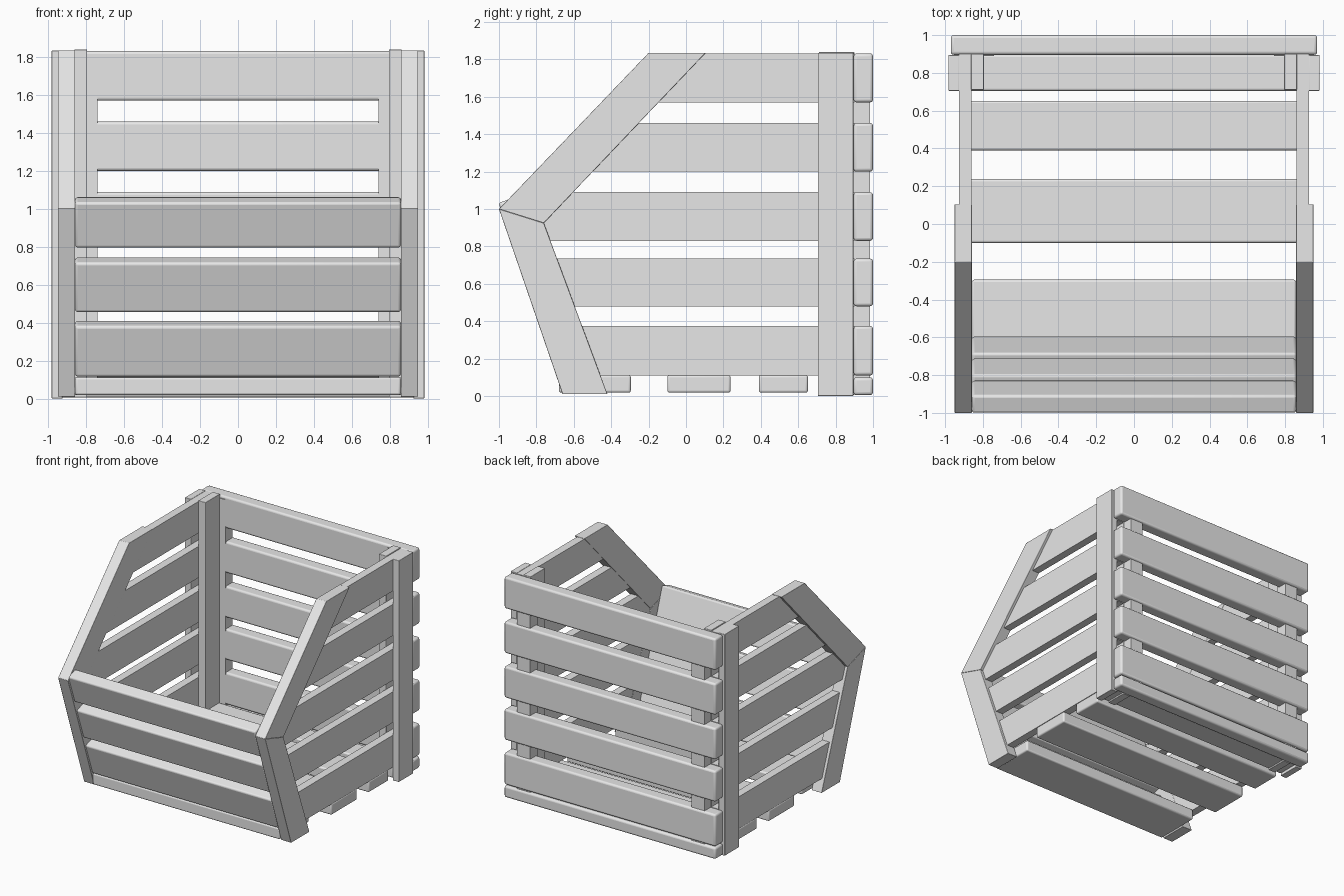
import bpy, bmesh, math
from mathutils import Vector

old = bpy.data.objects.get("Cube")
if old:
    bpy.data.objects.remove(old, do_unlink=True)

# Single plain grey
grey = bpy.data.materials.new("plain_grey")
grey.use_nodes = True
grey.diffuse_color = (0.8, 0.8, 0.8, 1)
grey.node_tree.nodes["Principled BSDF"].inputs["Base Color"].default_value = (0.8, 0.8, 0.8, 1)


def prism(name, profile, x0, x1, bevel=0.0):
    """Extrude a (y, z) outline from x0 to x1."""
    bm = bmesh.new()
    face = bm.faces.new([bm.verts.new((x0, y, z)) for y, z in profile])
    ext = bmesh.ops.extrude_face_region(bm, geom=[face])
    moved = [g for g in ext["geom"] if isinstance(g, bmesh.types.BMVert)]
    bmesh.ops.translate(bm, verts=moved, vec=(x1 - x0, 0, 0))
    bmesh.ops.recalc_face_normals(bm, faces=bm.faces)
    mesh = bpy.data.meshes.new(name)
    bm.to_mesh(mesh)
    bm.free()
    mesh.materials.append(grey)
    obj = bpy.data.objects.new(name, mesh)
    bpy.context.collection.objects.link(obj)
    if bevel:
        mod = obj.modifiers.new("soft_edges", "BEVEL")
        mod.width = bevel
        mod.segments = 3
        mod.limit_method = "ANGLE"
        mod.angle_limit = math.radians(40)
        bpy.context.view_layer.objects.active = obj
        obj.select_set(True)
        bpy.ops.object.shade_smooth_by_angle(angle=math.radians(35))
        obj.select_set(False)
    return obj


def box(name, x0, x1, y0, y1, z0, z1, bevel=0.0):
    return prism(name, [(y0, z0), (y1, z0), (y1, z1), (y0, z1)], x0, x1, bevel)


def both_sides(name, profile, x0, x1, bevel=0.0):
    prism("left_" + name, profile, x0, x1, bevel)
    prism("right_" + name, profile, -x1, -x0, bevel)


def rect(y0, y1, z0, z1):
    return [(y0, z0), (y1, z0), (y1, z1), (y0, z1)]


# Bent front frame, mitred at the elbow
FOOT_OUT, FOOT_IN = (-0.66, 0.01), (-0.42, 0.01)
ELBOW_OUT, ELBOW_IN = (-1.0, 1.0), (-0.76, 0.925)
TOP_OUT, TOP_IN = (-0.20, 1.835), (0.105, 1.835)
both_sides("front_frame_lower", [FOOT_OUT, FOOT_IN, ELBOW_IN, ELBOW_OUT], 0.858, 0.95, 0.003)
both_sides("front_frame_upper", [ELBOW_OUT, ELBOW_IN, TOP_IN, TOP_OUT], 0.858, 0.95, 0.003)


def frame_y(z):
    """Depth of the frame's inner edge at height z."""
    a, b = (FOOT_IN, ELBOW_IN) if z < ELBOW_IN[1] else (ELBOW_IN, TOP_IN)
    return a[0] + (b[0] - a[0]) * (z - a[1]) / (b[1] - a[1])


# Side boards cut to meet the frame
rows = [(0.11, 0.375), (0.48, 0.735), (0.83, 1.09), (1.20, 1.46), (1.57, 1.832)]
for i, (z0, z1) in enumerate(rows, 1):
    outline = [(frame_y(z0), z0), (0.9, z0), (0.9, z1), (frame_y(z1), z1)]
    if z0 < ELBOW_IN[1] < z1:
        outline.append(ELBOW_IN)
    both_sides(f"side_board_{i}", outline, 0.86, 0.927)

# Rear corner posts: plate outside, post inside, spacer behind
both_sides("outer_post", rect(0.705, 0.895, 0.0, 1.835), 0.925, 0.982, 0.004)
both_sides("inner_post", rect(0.71, 0.90, 0.005, 1.84), 0.795, 0.862, 0.004)
both_sides("rear_spacer", rect(0.89, 0.985, 0.03, 1.81), 0.74, 0.86)

# Back slats and the rear bottom rail
for i, (z0, z1) in enumerate(rows, 1):
    box(f"back_slat_{i}", -0.97, 0.97, 0.896, 1.0, z0, min(z1, 1.835), 0.016)
box("rear_bottom_rail", -0.97, 0.97, 0.896, 1.0, 0.005, 0.10, 0.016)

# Floor slats
for i, (y0, y1, half) in enumerate([(-0.68, -0.295, 0.858), (-0.10, 0.238, 0.927),
                                    (0.39, 0.652, 0.927), (0.705, 0.896, 0.925)], 1):
    box(f"floor_slat_{i}", -half, half, y0, y1, 0.018, 0.112, 0.012)

# Leaning front slats between the frames
foot, elbow = Vector(FOOT_OUT), Vector(ELBOW_OUT)
lean = (elbow - foot).normalized()
inward = Vector((lean.y, -lean.x))
for i, (z0, z1) in enumerate([(0.11, 0.378), (0.45, 0.712), (0.79, 1.03)], 1):
    low = foot + lean * ((z0 - foot.y) / lean.y) + inward * 0.008
    high = foot + lean * ((z1 - foot.y) / lean.y) + inward * 0.008
    pts = [low, low + inward * 0.1, high + inward * 0.1, high]
    prism(f"front_slat_{i}", [tuple(p) for p in pts], -0.859, 0.859, 0.014)
